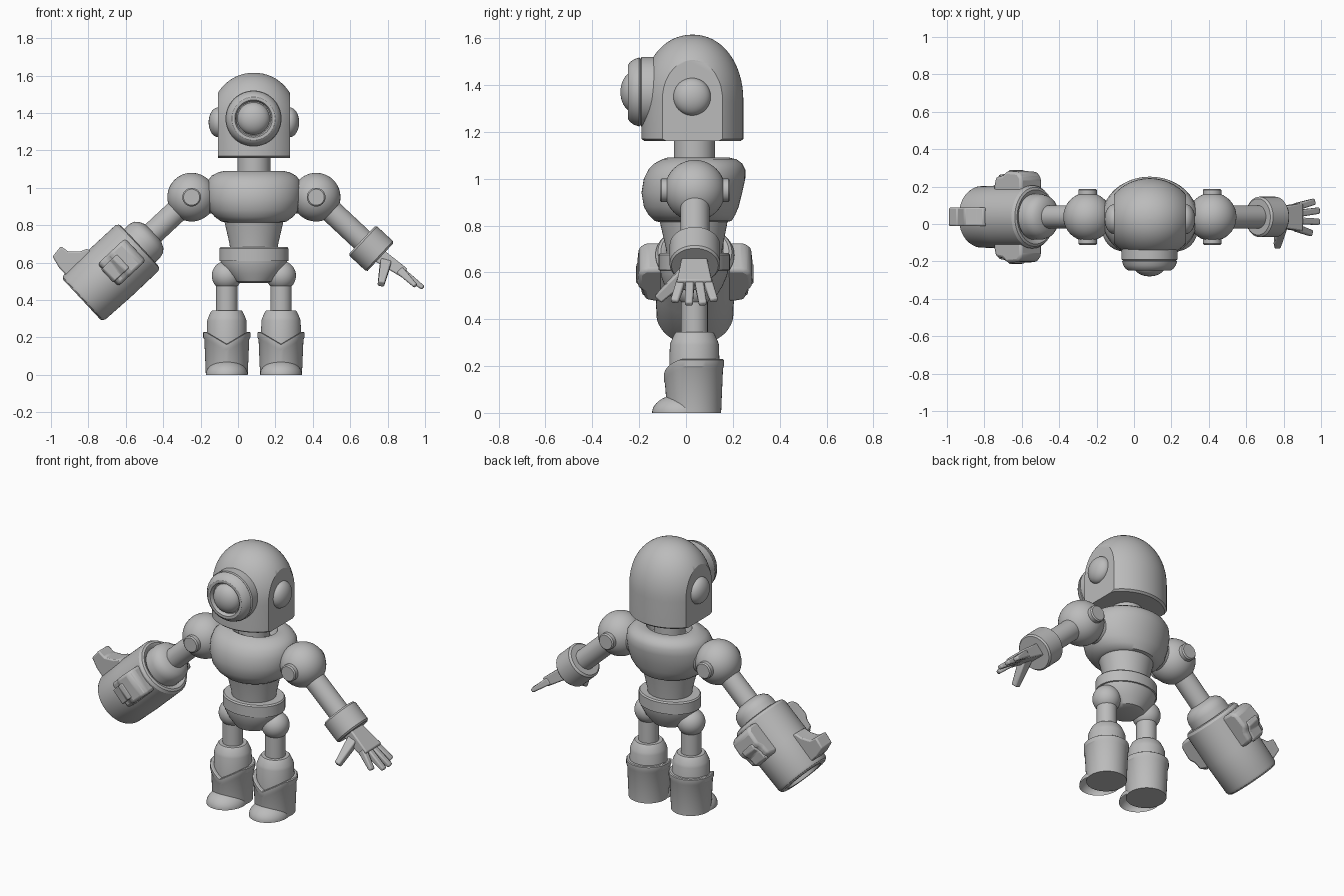
import bpy, bmesh, math
from mathutils import Matrix, Vector

if "Cube" in bpy.data.objects:
    bpy.data.objects.remove(bpy.data.objects["Cube"])

CX, CY = 0.085, 0.036          # body centre line
grey = bpy.data.materials.new("grey")
grey.diffuse_color = (0.5, 0.5, 0.5, 1)
grey.use_nodes = True
grey.node_tree.nodes["Principled BSDF"].inputs["Base Color"].default_value = grey.diffuse_color


def finish(name, bm, mat=None, bevel=0, angle=30):
    if mat:
        bm.transform(mat)
    bmesh.ops.recalc_face_normals(bm, faces=bm.faces)
    me = bpy.data.meshes.new(name)
    bm.to_mesh(me)
    bm.free()
    ob = bpy.data.objects.new(name, me)
    bpy.context.collection.objects.link(ob)
    me.materials.append(grey)
    if bevel:
        m = ob.modifiers.new("bevel", 'BEVEL')
        m.width, m.segments, m.limit_method = bevel, 2, 'ANGLE'
    bpy.ops.object.select_all(action='DESELECT')
    ob.select_set(True)
    bpy.context.view_layer.objects.active = ob
    bpy.ops.object.shade_smooth_by_angle(angle=math.radians(angle))
    return ob


def loft_bm(rings, n=48):
    """Capped skin over ellipses given as (z, rx, y0, y1)."""
    bm = bmesh.new()
    loops = []
    for z, rx, y0, y1 in rings:
        loops.append([bm.verts.new((rx * math.cos(2 * math.pi * i / n),
                                    (y0 + y1) / 2 + (y1 - y0) / 2 * math.sin(2 * math.pi * i / n), z))
                      for i in range(n)])
    for a, b in zip(loops, loops[1:]):
        for i in range(n):
            j = (i + 1) % n
            bm.faces.new((a[i], a[j], b[j], b[i]))
    bm.faces.new(loops[0])
    bm.faces.new(loops[-1])
    return bm


def turned(name, pts, mat, n=48, bevel=0):
    """Round part from (height, radius) points."""
    return finish(name, loft_bm([(h, r, -r, r) for h, r in pts], n), mat, bevel)


def ball(name, loc, radii):
    bm = bmesh.new()
    bmesh.ops.create_uvsphere(bm, u_segments=40, v_segments=24, radius=1)
    finish(name, bm, Matrix.Translation(loc) @ Matrix.Diagonal((*radii, 1)))


def frame(o, x, y, z):
    m = Matrix((x, y, z)).transposed().to_4x4()
    m.translation = o
    return m


def plate(name, outline, half, mat, bevel):
    """Outline in local x-z, extruded along local y."""
    bm = bmesh.new()
    a = [bm.verts.new((x, -half, z)) for x, z in outline]
    b = [bm.verts.new((x, half, z)) for x, z in outline]
    bm.faces.new(a)
    bm.faces.new(b)
    for i in range(len(a)):
        j = (i + 1) % len(a)
        bm.faces.new((a[i], a[j], b[j], b[i]))
    finish(name, bm, mat, bevel)


def at(x, y, z):
    return Matrix.Translation((x, y, z))


# Head: dome with flat sliced sides
rings = [(1.16, .228, -.177, .233), (1.17, .24, -.19, .245)]
for i in range(17):
    t = math.pi / 2 * i / 16
    c, s = max(math.cos(t), .01) ** .95, math.sin(t) ** .95
    rings.append((1.33 + .285 * s, .24 * c, .0275 - .2175 * c, .0275 + .2175 * c))
bm = loft_bm(rings, 64)
for s in (-1, 1):
    r = bmesh.ops.bisect_plane(bm, geom=bm.verts[:] + bm.edges[:] + bm.faces[:], plane_co=(s * .193, 0, 0),
                               plane_no=(s, 0, 0), clear_outer=True)
    bmesh.ops.edgeloop_fill(bm, edges=[e for e in r["geom_cut"] if isinstance(e, bmesh.types.BMEdge)])
finish("head", bm, at(CX, 0, 0))
for s in (-1, 1):
    ball("ear", (CX + s * .19, .026, 1.35), (.052, .08, .08))

# Eye housing and lens, turned about the front axis
front = frame((.083, 0, 1.37), Vector((1, 0, 0)), Vector((0, 0, 1)), Vector((0, -1, 0)))
turned("eye_housing", [(.1, .15), (.16, .15), (.19, .15), (.194, .142), (.2, .147), (.222, .14), (.24, .127),
                       (.248, .115), (.248, .1), (.24, .095), (.225, .092)], front, 56)
ball("eye_lens", (.083, -.22, 1.37), (.087, .06, .087))

# Neck, chest, waist, pelvis
turned("neck", [(1.0, .088), (1.18, .088)], at(CX, CY, 0))
finish("chest", loft_bm([(.815, .15, -.115, .175), (.82, .175, -.135, .195), (.845, .21, -.16, .21),
                         (.88, .238, -.18, .225), (.94, .255, -.19, .24), (1.0, .256, -.18, .253),
                         (1.04, .245, -.16, .253), (1.065, .225, -.135, .24), (1.083, .19, -.1, .215),
                         (1.09, .16, -.08, .185), (1.085, .135, -.07, .155), (1.05, .12, -.065, .14),
                         (1.03, .11, -.06, .13)], 64), at(CX, 0, 0), angle=40)
finish("waist", loft_bm([(.64, .125, -.08, .15), (.7, .13, -.085, .155), (.83, .16, -.115, .18)]), at(CX, 0, 0))
finish("pelvis", loft_bm([(.49, .075, -.04, .1), (.5, .105, -.07, .13), (.54, .145, -.09, .155),
                          (.585, .172, -.107, .175), (.608, .178, -.11, .18), (.61, .185, -.117, .187),
                          (.675, .185, -.117, .187), (.683, .178, -.11, .18), (.683, .13, -.08, .15)]), at(CX, 0, 0))

# Legs and boots
for s in (-1, 1):
    x = CX + s * .145
    ball("hip_ball", (x, CY, .53), (.08, .08, .08))
    turned("leg", [(.3, .057), (.52, .057)], at(x, CY, 0))
    turned("boot_upper", [(.15, .108), (.29, .105), (.305, .1), (.338, .085), (.345, .078)], at(x, CY, 0))
    # boot shaft whose rim dips to a point at the front
    bm = loft_bm([(0, .112, -.08, .15), (.19, .12, -.09, .158), (.2, .126, -.094, .162),
                  (.226, .126, -.094, .162), (.23, .12, -.088, .157), (.23, .098, -.066, .135)])
    for v in bm.verts:
        if v.co.z > .1 and v.co.y < CY:
            v.co.z -= .065 * max(0, 1 - abs(v.co.x) / .11)
    finish("boot", bm, at(x, 0, 0))
    bm = bmesh.new()
    bmesh.ops.create_uvsphere(bm, u_segments=40, v_segments=24, radius=1)
    bmesh.ops.bisect_plane(bm, geom=bm.verts[:] + bm.edges[:] + bm.faces[:], plane_co=(0, 0, 0),
                           plane_no=(0, 0, -1), clear_outer=True)
    finish("boot_toe", bm, at(x, -.02, 0) @ Matrix.Diagonal((.112, .125, .08, 1)))

# Shoulders and arms; each arm frame has local z running down the arm, x up and outward
arms = {}
for s in (-1, 1):
    o = Vector((CX + s * .333, CY + .002, .95))
    ball("shoulder_ball", o, (.13, .13, .13))
    turned("shoulder_socket", [(.2, .09), (.265, .085)],
           frame((CX, CY + .002, .95), Vector((0, 1, 0)), Vector((0, 0, s)), Vector((s, 0, 0))))
    turned("shoulder_pin", [(-.15, .043), (-.143, .05), (.143, .05), (.15, .043)],
           frame(o, Vector((1, 0, 0)), Vector((0, 0, 1)), Vector((0, -1, 0))), 32)
    a = math.radians(43)
    arms[s] = frame(o, Vector((s * math.sin(a), 0, math.cos(a))), Vector((0, 1, 0)),
                    Vector((s * math.cos(a), 0, -math.sin(a))))
    turned("arm", [(.05, .062), (.4, .062)], arms[s])

# Hand side: cuff, palm, fingers, thumb
turned("cuff", [(.335, .062), (.335, .097), (.345, .108), (.46, .108), (.47, .1), (.47, .06)], arms[1])


def finger(name, p, q, w0, w1, t0, t1):
    """Tapered block from p to q."""
    p, q = Vector(p), Vector(q)
    z = (q - p).normalized()
    y = Vector((0, 1, 0)) - z * z.y
    y.normalize()
    bm = bmesh.new()
    bmesh.ops.create_cube(bm, size=1)
    for v in bm.verts:
        end = v.co.z > 0
        v.co.x *= t1 if end else t0
        v.co.y *= w1 if end else w0
        v.co.z = (q - p).length if end else 0
    finish(name, bm, frame(p, y.cross(z), y, z), .008)


finger("palm", (.73, .036, .655), (.89, .036, .545), .1, .15, .08, .055)
for y0, tip in ((.092, (.965, .12, .48)), (.055, (.99, .072, .465)),
                (.017, (.99, .012, .465)), (-.02, (.95, -.05, .475))):
    finger("finger", (.865, y0, .56), tip, .038, .034, .045, .024)
finger("thumb", (.79, .0, .6), (.765, -.12, .485), .06, .04, .06, .035)

# Cannon side: collar, barrel, lugs
C = arms[-1]
turned("cannon_collar", [(.28, .062), (.295, .095), (.315, .114), (.345, .122), (.41, .122)], C)
turned("cannon_barrel", [(.4, .115), (.385, .13), (.38, .145), (.385, .158), (.4, .168), (.6, .169), (.78, .164),
                         (.795, .158), (.803, .146), (.803, .115), (.78, .11), (.775, .1)], C, 56)
plate("outer_lug", [(.12, .59), (.178, .595), (.195, .635), (.235, .68), (.285, .69), (.275, .76),
                    (.21, .775), (.12, .775)], .05, C, .008)
for k in (-1, 1):
    side = C @ Matrix.Rotation(k * math.pi / 2, 4, 'Z')
    plate("side_lug", [(.11, .41), (.21, .41), (.24, .435), (.246, .52), (.222, .55), (.215, .6),
                       (.17, .612), (.11, .612)], .082, side, .016)
    plate("side_lug_panel", [(.2, .5), (.248, .5), (.252, .53), (.232, .555), (.225, .605), (.2, .62)],
          .048, side, .006)
